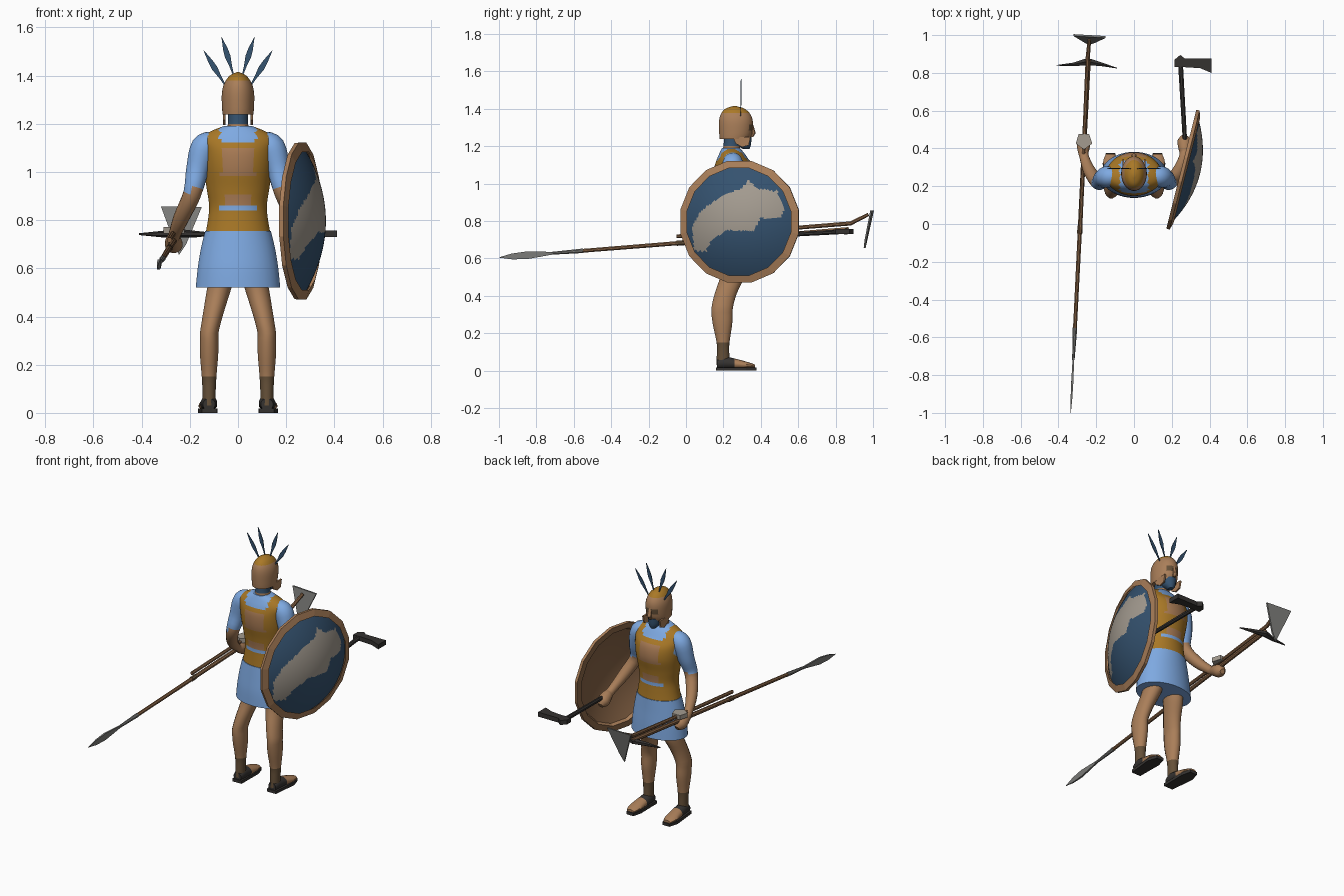
import bpy, bmesh, math
from mathutils import Vector

if "Cube" in bpy.data.objects:
    bpy.data.objects.remove(bpy.data.objects["Cube"])


def material(name, *rgb):
    mat = bpy.data.materials.new(name)
    mat.use_nodes = True
    mat.diffuse_color = (*rgb, 1)
    mat.node_tree.nodes["Principled BSDF"].inputs["Base Color"].default_value = (*rgb, 1)
    return mat


SKIN = material("tan skin", .40, .21, .10)
SKY = material("sky blue cloth", .21, .40, .76)
GOLD = material("old gold", .40, .19, .02)
NAVY = material("deep blue", .035, .085, .16)
BONE = material("bone paint", .37, .33, .28)
CHAR = material("charcoal", .035, .032, .03)
LEATHER = material("dark leather", .13, .08, .04)
STEEL = material("grey steel", .20, .20, .19)
COPPER = material("copper", .40, .20, .09)
WOOD = material("brown wood", .24, .125, .06)
X, Y, Z = Vector((1, 0, 0)), Vector((0, 1, 0)), Vector((0, 0, 1))


def finish(name, bm, mats, rule=None, smooth=True):
    bmesh.ops.recalc_face_normals(bm, faces=bm.faces)
    if rule:
        for face in bm.faces:
            face.material_index = mats.index(rule(face.calc_center_median(), face.normal))
    mesh = bpy.data.meshes.new(name)
    bm.to_mesh(mesh)
    bm.free()
    for mat in mats:
        mesh.materials.append(mat)
    if smooth:
        mesh.shade_smooth()
        mesh.set_sharp_from_angle(angle=math.radians(42))
    obj = bpy.data.objects.new(name, mesh)
    bpy.context.collection.objects.link(obj)
    return obj


def refine(stations, sub):
    """Smooth curve through the stations (position and both radii)."""
    s = [Vector(p) for p in stations]
    if sub == 1:
        return s
    out = []
    for i in range(len(s) - 1):
        a, b, c, d = s[max(i - 1, 0)], s[i], s[i + 1], s[min(i + 2, len(s) - 1)]
        for k in range(sub):
            t = k / sub
            out.append(b + (c - a) * (t / 2) + (a * 2 - b * 5 + c * 4 - d) * (t * t / 2)
                       + (b * 3 - a - c * 3 + d) * (t ** 3 / 2))
    return out + [s[-1]]


def loft(name, stations, mats, rule=None, n=12, sub=1, axis=None, ref=X, smooth=True):
    """Skin elliptical rings (x, y, z, radius_a, radius_b) along a path."""
    st = refine(stations, sub)
    bm = bmesh.new()
    rings = []
    for i, p in enumerate(st):
        d = axis or (st[min(i + 1, len(st) - 1)].to_3d() - st[max(i - 1, 0)].to_3d()).normalized()
        u = (ref - d * ref.dot(d)).normalized()
        v = d.cross(u)
        ring = []
        for k in range(n):
            a = math.tau * (k + .5) / n
            ring.append(bm.verts.new(p.to_3d() + u * (p[3] * math.cos(a)) + v * (p[4] * math.sin(a))))
        rings.append(ring)
    for lo, hi in zip(rings, rings[1:]):
        for k in range(n):
            bm.faces.new((lo[k], lo[k - 1], hi[k - 1], hi[k]))
    bm.faces.new(rings[0])
    bm.faces.new(rings[-1])
    return finish(name, bm, mats, rule, smooth)


def column(name, rows, mats, rule=None, n=32, sub=4, x=0):
    """Upright loft from rows of (z, half_width, y, half_depth)."""
    return loft(name, [(x, y, z, rx, ry) for z, rx, y, ry in rows], mats, rule, n, sub, axis=Z)


def plate(name, outline, depth, mat):
    bm = bmesh.new()
    face = bm.faces.new([bm.verts.new(p) for p in outline])
    grown = bmesh.ops.extrude_face_region(bm, geom=[face])["geom"]
    bmesh.ops.translate(bm, verts=[g for g in grown if isinstance(g, bmesh.types.BMVert)], vec=depth)
    bm.faces.ensure_lookup_table()
    return finish(name, bm, [mat], smooth=False)


# Torso with painted cuirass
def torso_paint(c, normal):
    x, z = abs(c.x), c.z
    if z > 1.12:
        return GOLD if .075 < x < .125 else SKY
    if x > .135 and z > 1.04:
        return SKY
    if .84 < z < .862 and x < .08:
        return SKY
    if (.98 < z < 1.1 and x < .07) or (.862 < z < .91 and x < .05):
        return COPPER
    return GOLD


column("torso", [(.73, .138, .265, .102), (.80, .125, .265, .095), (.86, .12, .265, .092),
                 (.93, .13, .265, .10), (1.01, .142, .265, .115), (1.08, .15, .26, .11),
                 (1.13, .155, .25, .085), (1.165, .12, .245, .065), (1.19, .06, .24, .048)],
       [GOLD, SKY, COPPER], torso_paint, n=48, sub=6)
column("skirt", [(.52, .176, .26, .122), (.60, .168, .26, .118), (.68, .155, .262, .11),
                 (.755, .137, .265, .103)], [SKY])

# Neck, chin and helmet
column("neck", [(1.15, .055, .24, .048), (1.20, .042, .245, .045), (1.27, .042, .25, .045)],
       [SKIN, NAVY], lambda c, n: NAVY if c.z > 1.198 else SKIN)
column("beard", [(1.185, .014, .322, .018), (1.21, .034, .308, .04), (1.25, .045, .29, .06)], [NAVY])


def helmet_paint(c, normal):
    if c.z > 1.375:
        return GOLD
    if c.y > .32 and 1.285 < c.z < 1.31 and .012 < abs(c.x) < .045:
        return LEATHER
    return SKIN


column("helmet", [(1.238, .064, .26, .08), (1.27, .067, .265, .088), (1.33, .067, .267, .091),
                  (1.37, .056, .265, .08), (1.40, .034, .262, .052), (1.414, .006, .26, .01)],
       [SKIN, GOLD, LEATHER], helmet_paint)
loft("nose_guard", [(0, .35, 1.32, .008, .008), (0, .362, 1.27, .013, .012), (0, .352, 1.25, .01, .008)],
     [SKIN], n=8, axis=Z)
for side, word in ((1, "left"), (-1, "right")):
    plate(word + "_cheek_guard", [(side * .052, y, z) for y, z in
          ((.25, 1.25), (.345, 1.25), (.335, 1.205), (.30, 1.195), (.265, 1.215))],
          (side * .01, 0, 0), SKIN)

    # Crest feathers
    for part, x0, z0, x1, z1 in (("inner", .018, 1.40, .068, 1.56), ("outer", .05, 1.355, .143, 1.505)):
        base, tip = Vector((side * x0, .292, z0)), Vector((side * x1, .295, z1))
        loft(f"{word}_{part}_feather", [(*base.lerp(tip, t), w, .003) for t, w in
             ((0, .003), (.25, .008), (.5, .017), (.68, .014), (1, .001))], [NAVY], n=4, smooth=False)

    # Arms with sleeves and fists
    loft(word + "_arm", [(side * x, y, z, r, r) for x, y, z, r in
         ((.10, .25, 1.125, .045), (.14, .25, 1.10, .057), (.168, .24, 1.01, .048),
          (.19, .22, .91, .038), (.235, .28, .81, .033), (.265, .36, .735, .025),
          (.268, .40, .715, .033), (.266, .44, .695, .036), (.264, .465, .68, .015))],
         [SKIN, SKY], lambda c, n: SKY if c.z > .925 else SKIN, n=16, sub=4)

    # Legs with ankle wraps
    column(word + "_leg", [(.03, .028, .198, .036), (.09, .028, .198, .034), (.15, .031, .198, .035),
                           (.25, .039, .195, .053), (.33, .039, .193, .058), (.41, .043, .212, .06),
                           (.50, .05, .247, .066), (.58, .055, .26, .07)],
           [SKIN, LEATHER], lambda c, n: LEATHER if c.z < .145 else SKIN, n=16, x=side * .12)
    bpy.context.view_layer.update()
    leg = bpy.data.objects[word + "_leg"]
    for v in leg.data.vertices:
        v.co.x -= side * .038 * max(0, (v.co.z - .33) / .17) ** 1.1

    # Sandalled feet
    loft(word + "_foot", [(side * x, y, z, a, b) for x, y, z, a, b in
         ((.12, .165, .035, .026, .025), (.12, .20, .042, .033, .034), (.122, .26, .037, .036, .028),
          (.126, .33, .028, .038, .018), (.126, .37, .022, .024, .01))],
         [SKIN, CHAR], lambda c, n: CHAR if c.y < .25 else SKIN, n=14, sub=3, axis=Y)
    plate(word + "_sole", [(side * x, y, 0) for x, y in
          ((.088, .16), (.15, .16), (.166, .32), (.148, .377), (.10, .377), (.086, .32))],
          (0, 0, .018), CHAR)

# Round shield: closed dome with painted animal, plus faceted rim
CENTER = Vector((.262, .287, .796))
OUT = Vector((.97, -.245, 0)).normalized()
ACROSS = Z.cross(OUT)
BEAST = [(-.25, -.155), (-.255, -.03), (-.20, .06), (-.08, .14), (.03, .18), (.055, .22), (.11, .18),
         (.21, .165), (.25, .06), (.225, .015), (.135, .02), (.095, -.05), (-.05, -.045),
         (-.14, -.10), (-.18, -.16)]


def in_outline(u, v, outline):
    inside = False
    for (a, b), (c, d) in zip(outline, outline[1:] + outline[:1]):
        if (b > v) != (d > v) and u < a + (c - a) * (v - b) / (d - b):
            inside = not inside
    return inside


def shield_paint(c, normal):
    if normal.dot(OUT) < 0:
        return WOOD
    local = c - CENTER
    return BONE if in_outline(local.dot(ACROSS), local.z, BEAST) else NAVY


def disc_station(radius, height):
    return (*(CENTER + OUT * height), radius, radius)


def dome(depth, radius):
    return disc_station(radius, depth * (1 - (radius / .30) ** 2))


radii = [.30 * max(k, .05) / 30 for k in range(31)]
loft("shield_face", [dome(.078, r) for r in radii] + [dome(.09, r) for r in radii[-2::-1]],
     [WOOD, NAVY, BONE], shield_paint, n=96, axis=OUT, ref=Z)
rim = [disc_station(r, h) for r, h in ((.285, .006), (.295, -.012), (.33, -.012), (.332, .006), (.292, .018))]
loft("shield_rim", rim, [SKIN, WOOD], lambda c, n: WOOD if n.dot(OUT) < -.5 else SKIN,
     n=16, axis=OUT, ref=Z, smooth=False)
# Open the rim's two end caps so the dome shows through
mesh = bpy.data.objects["shield_rim"].data
bm = bmesh.new()
bm.from_mesh(mesh)
bmesh.ops.delete(bm, geom=[f for f in bm.faces if len(f.verts) > 4], context="FACES_ONLY")
bm.to_mesh(mesh)
bm.free()


# Spear along a straight line given by y
def on_spear(y, a, b):
    return (-.335 + .05 * (y + 1), y, .605 + .08 * (y + 1), a, b)


loft("spear_shaft", [on_spear(-.55, .011, .011), on_spear(.87, .014, .014)], [WOOD], n=8)
loft("spear_socket", [on_spear(-.72, .007, .008), on_spear(-.55, .013, .013)], [STEEL], n=8)
loft("spear_band", [on_spear(-.05, .015, .015), on_spear(-.01, .015, .015)], [LEATHER], n=8)
loft("spear_head", [on_spear(-1, .001, .001), on_spear(-.93, .006, .022), on_spear(-.85, .008, .029),
                    on_spear(-.77, .007, .018), on_spear(-.70, .006, .008)], [STEEL], n=4, smooth=False)
loft("pick_head", [(-.41, .84, .742, .002, .004), (-.32, .845, .742, .011, .013),
                   (-.245, .86, .745, .022, .018), (-.17, .845, .742, .011, .013),
                   (-.09, .825, .742, .002, .004)], [CHAR], n=6, ref=Y, smooth=False)

# Adze with a bent handle and wedge blade
loft("adze_handle", [(-.285, -.05, .718, .011, .011), (-.264, .44, .752, .011, .011),
                     (-.245, .88, .787, .012, .012), (-.236, .975, .835, .01, .01)], [WOOD], n=8)
plate("adze_blade", [(-.32, .995, .857), (-.15, .985, .855), (-.215, .955, .70), (-.245, .95, .655)],
      (0, .01, 0), STEEL)
loft("grip_stone", [(-.265, .44, z, .046, .046) for z in (.745, .772)], [BONE], n=5, axis=Z, ref=Y, smooth=False)

# Battle axe in the other hand
loft("axe_handle", [(.276, .33, .715, .012, .012), (.245, .87, .745, .014, .014)], [CHAR], n=8)
plate("axe_head", [(x, y, .73) for x, y in ((.215, .83), (.215, .87), (.245, .895), (.27, .875),
      (.41, .875), (.41, .80), (.35, .825), (.27, .83))], (0, 0, .028), CHAR)
